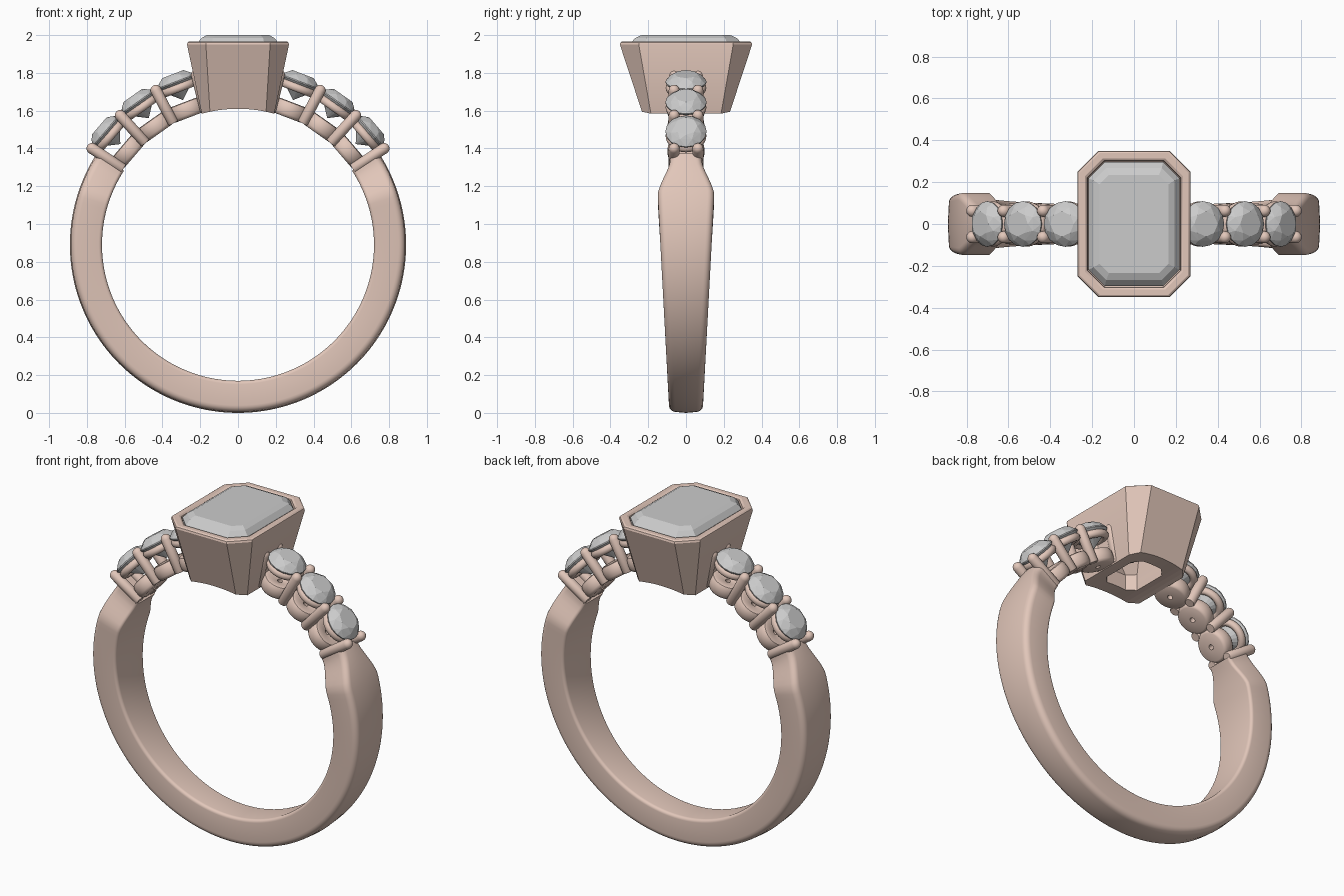
import bpy, bmesh, math
from mathutils import Matrix, Vector

if "Cube" in bpy.data.objects:
    bpy.data.objects.remove(bpy.data.objects["Cube"])

CZ, R_IN, R_OUT = 0.89, 0.72, 0.885      # finger hole centre, inner and outer band radius
metal = bpy.data.materials.new("rose_metal")
metal.diffuse_color = (0.76, 0.57, 0.49, 1)
metal.use_nodes = True
metal.node_tree.nodes["Principled BSDF"].inputs["Base Color"].default_value = metal.diffuse_color


def finish(bm, name, mat=None, smooth=None):
    bmesh.ops.recalc_face_normals(bm, faces=bm.faces[:])
    me = bpy.data.meshes.new(name)
    bm.to_mesh(me)
    bm.free()
    ob = bpy.data.objects.new(name, me)
    bpy.context.collection.objects.link(ob)
    if mat:
        me.materials.append(mat)
    if smooth:
        bpy.ops.object.select_all(action='DESELECT')
        ob.select_set(True)
        bpy.context.view_layer.objects.active = ob
        bpy.ops.object.shade_smooth_by_angle(angle=math.radians(smooth))
    return ob


def loft(bm, rings, closed=False):
    """Bridge equal-length rings of points; cap the ends unless closed."""
    vs = [[bm.verts.new(p) for p in r] for r in rings]
    n = len(vs[0])
    pairs = list(zip(vs, vs[1:])) + ([(vs[-1], vs[0])] if closed else [])
    for a, b in pairs:
        for i in range(n):
            j = (i + 1) % n
            bm.faces.new((a[i], a[j], b[j], b[i]))
    if not closed:
        bm.faces.new(vs[0])
        bm.faces.new(vs[-1])


def circle(r, z, n, off=0.0):
    return [Vector((r * math.cos(2 * math.pi * (i + off) / n),
                    r * math.sin(2 * math.pi * (i + off) / n), z)) for i in range(n)]


def octagon(hx, hy, c, z):
    q = [(hx, hy - c), (hx - c, hy)]
    q += [(-x, y) for x, y in reversed(q)]
    q += [(-x, -y) for x, y in q]
    return [Vector((x, y, z)) for x, y in q]


def radial(deg):
    """Frame at the finger centre whose z axis points outward at this angle."""
    return Matrix.Translation((0, 0, CZ)) @ Matrix.Rotation(math.radians(90 - deg), 4, 'Y')


def hull(points, name):
    bm = bmesh.new()
    for p in points:
        bm.verts.new(p)
    bmesh.ops.convex_hull(bm, input=bm.verts[:])
    bmesh.ops.dissolve_limit(bm, angle_limit=0.01, verts=bm.verts[:], edges=bm.edges[:])
    return finish(bm, name)


# band: rounded section swept round the finger, widest at the shoulders
def half_width(deg):
    z = CZ + R_OUT * math.sin(math.radians(deg))
    low = 0.09 + 0.06 * z / 1.17
    t = min(max((z - 1.17) / 0.17, 0), 1)
    t = t * t * (3 - 2 * t) * 0.4 + t * 0.6
    return low * (1 - t) + 0.085 * t


def section(deg):
    w, pts = half_width(deg), []
    corners = [(1, R_OUT, 0.035, 0), (-1, R_OUT, 0.035, 90),
               (-1, R_IN, 0.018, 180), (1, R_IN, 0.018, 270)]
    for s, r, b, start in corners:
        cy, cr = s * (w - b), r + (-b if r == R_OUT else b)
        for k in range(6):
            t = math.radians(start + 18 * k)
            pts.append((cy + b * math.cos(t), cr + b * math.sin(t)))
        if start == 0:
            pts.append((0, R_OUT + 0.005))
    c, s = math.cos(math.radians(deg)), math.sin(math.radians(deg))
    return [Vector((r * c, y, CZ + r * s)) for y, r in pts]


bm = bmesh.new()
loft(bm, [section(33 - 2 * i) for i in range(124)])
finish(bm, "band", metal, 40)

# centre bezel: tapering cut-corner cup, hollow, with a rounded rim
bm = bmesh.new()
levels = [(0.189, 0.225, 0.042, 1.57), (0.27, 0.35, 0.10, 1.95), (0.267, 0.347, 0.099, 1.961),
          (0.259, 0.339, 0.096, 1.967), (0.234, 0.314, 0.086, 1.967), (0.224, 0.304, 0.082, 1.96),
          (0.22, 0.30, 0.08, 1.945), (0.22, 0.30, 0.08, 1.90), (0.11, 0.15, 0.045, 1.70),
          (0.11, 0.15, 0.045, 1.57)]
loft(bm, [octagon(*l) for l in levels], closed=True)
bezel = finish(bm, "centre_bezel", metal, 30)

# finger-shaped cutter that arches the underside of the bezel
bm = bmesh.new()
bmesh.ops.create_cone(bm, cap_ends=True, segments=160, radius1=R_IN, radius2=R_IN, depth=1,
                      matrix=Matrix.Translation((0, 0, CZ)) @ Matrix.Rotation(math.pi / 2, 4, 'X'))
cutter = finish(bm, "finger_cutter")
cutter.hide_render = True
cutter.hide_viewport = True
mod = bezel.modifiers.new("finger_arch", 'BOOLEAN')
mod.operation, mod.solver, mod.object = 'DIFFERENCE', 'EXACT', cutter

# centre stone: step-cut crown and pavilion
steps = [(0.165, 0.235, 0.045, 2.0), (0.193, 0.268, 0.06, 1.985), (0.217, 0.296, 0.078, 1.955),
         (0.217, 0.296, 0.078, 1.94), (0.17, 0.24, 0.055, 1.86), (0.10, 0.16, 0.03, 1.78)]
pts = [p for s in steps for p in octagon(*s)]
pts += [Vector((0, y, 1.72)) for y in (-0.07, 0.07)]
hull(pts, "centre_stone")

FIRST, STEP = 33.4, 14.3


def lathe_ring(name, profile, frame):
    bm = bmesh.new()
    loft(bm, [circle(r, z, 40) for r, z in profile], closed=True)
    bm.transform(frame)
    finish(bm, name, metal, 40)


for label, mirror in (("right", False), ("left", True)):
    def frame_at(deg):
        return radial(180 - deg if mirror else deg)

    # three round side stones, each with an upper ring and a lower cup
    for i in range(3):
        f = frame_at(FIRST + STEP * (i + 0.5))
        pts = (circle(0.06, 0.967, 8) + circle(0.085, 0.952, 8, 0.5) + circle(0.109, 0.925, 16)
               + circle(0.109, 0.919, 16) + circle(0.05, 0.868, 8, 0.5) + [Vector((0, 0, 0.82))])
        hull([f @ p for p in pts], f"{label}_side_stone_{i + 1}")
        torus = [(0.087 + 0.021 * math.cos(k * math.pi / 5), 0.888 + 0.023 * math.sin(k * math.pi / 5))
                 for k in range(10)]
        lathe_ring(f"{label}_upper_ring_{i + 1}", torus, f)
        cup = [(0.015, 0.722), (0.08, 0.722), (0.09, 0.727), (0.097, 0.74), (0.099, 0.765),
               (0.096, 0.79), (0.088, 0.803), (0.075, 0.807), (0.015, 0.785)]
        lathe_ring(f"{label}_lower_cup_{i + 1}", cup, f)

    # shared round-ended prongs between the stones
    for i in range(4):
        for side, y in (("front", -0.063), ("back", 0.063)):
            r, lo, hi = 0.029, 0.728, 0.955
            prof = [(r * 0.85, lo), (r, lo + 0.006)]
            prof += [(r * math.cos(t), hi - r + r * math.sin(t))
                     for t in [math.radians(a) for a in (0, 22, 45, 65, 82)]]
            bm = bmesh.new()
            loft(bm, [circle(a, z, 20) for a, z in prof])
            bm.transform(frame_at(FIRST + STEP * i) @ Matrix.Translation((0, y, 0)))
            finish(bm, f"{label}_{side}_prong_{i + 1}", metal, 50)
